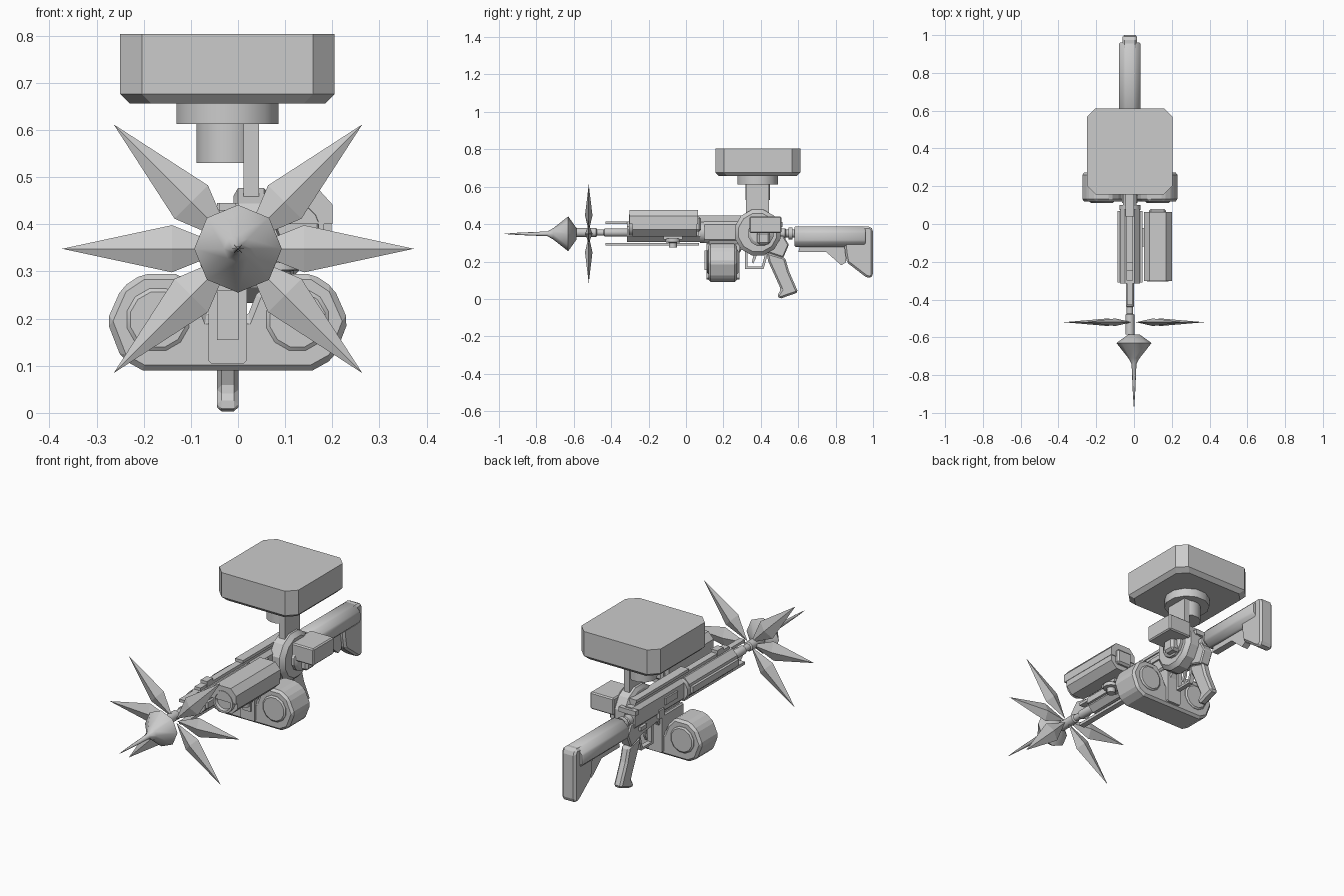
import bpy, bmesh, math
from mathutils import Vector, Matrix

if "Cube" in bpy.data.objects:
    bpy.data.objects.remove(bpy.data.objects["Cube"], do_unlink=True)

grey = bpy.data.materials.new("plain grey")
grey.use_nodes = True
grey.diffuse_color = (0.6, 0.6, 0.6, 1)
grey.node_tree.nodes["Principled BSDF"].inputs["Base Color"].default_value = (0.6, 0.6, 0.6, 1)
CX = -0.022   # centre plane of the rifle
BORE = 0.355  # height of the barrel axis


def finish(name, bm, bevel=0, smooth=None):
    bmesh.ops.recalc_face_normals(bm, faces=bm.faces)
    mesh = bpy.data.meshes.new(name)
    bm.to_mesh(mesh)
    bm.free()
    ob = bpy.data.objects.new(name, mesh)
    bpy.context.collection.objects.link(ob)
    mesh.materials.append(grey)
    if bevel:
        mod = ob.modifiers.new("bevel", "BEVEL")
        mod.width, mod.segments, mod.limit_method = bevel, 1, "ANGLE"
    if smooth:
        bpy.ops.object.select_all(action="DESELECT")
        ob.select_set(True)
        bpy.context.view_layer.objects.active = ob
        bpy.ops.object.shade_smooth_by_angle(angle=math.radians(smooth))
    return ob


def prism(name, pts, axis, a, b, bevel=0, smooth=None):
    """Extrude a flat outline along an axis; outline order is xz, yz or xy."""
    place = {"x": lambda p, t: (t, p[0], p[1]), "y": lambda p, t: (p[0], t, p[1]),
             "z": lambda p, t: (p[0], p[1], t)}[axis]
    bm = bmesh.new()
    face = bm.faces.new([bm.verts.new(place(p, a)) for p in pts])
    ext = bmesh.ops.extrude_face_region(bm, geom=[face])
    move = Vector(place((0, 0), b - a))
    bmesh.ops.translate(bm, vec=move, verts=[v for v in ext["geom"] if isinstance(v, bmesh.types.BMVert)])
    return finish(name, bm, bevel, smooth)


def box(name, x, y, z, bevel=0):
    return prism(name, [(x[0], y[0]), (x[1], y[0]), (x[1], y[1]), (x[0], y[1])], "z", *z, bevel)


def chamfered(x, z, c):
    return [(x[0] + c, z[0]), (x[1] - c, z[0]), (x[1], z[0] + c), (x[1], z[1] - c),
            (x[1] - c, z[1]), (x[0] + c, z[1]), (x[0], z[1] - c), (x[0], z[0] + c)]


def lathe(name, profile, axis, centre, sides=16, smooth=35, turn=0.5):
    """Spin (radius, distance) pairs around an axis through centre."""
    spin = {"x": Matrix.Rotation(math.pi / 2, 4, "Y"), "y": Matrix.Rotation(-math.pi / 2, 4, "X"),
            "z": Matrix()}[axis]
    bm = bmesh.new()
    rings = [[bm.verts.new((r * math.cos((i + turn) * math.tau / sides),
                            r * math.sin((i + turn) * math.tau / sides), d)) for i in range(sides)]
             for r, d in profile]
    for low, high in zip(rings, rings[1:]):
        for i in range(sides):
            j = (i + 1) % sides
            bm.faces.new((low[i], low[j], high[j], high[i]))
    bm.faces.new(rings[0])
    bm.faces.new(rings[-1])
    bmesh.ops.transform(bm, matrix=Matrix.Translation(centre) @ spin, verts=bm.verts)
    return finish(name, bm, 0, smooth)


# Nose spike
lathe("nose_spike", [(0.001, -0.97), (0.006, -0.9), (0.013, -0.74), (0.03, -0.71), (0.093, -0.63), (0.03, -0.585)],
      "y", (0, 0, 0.348), 8, 50, 0)

# Six star blades, none pointing straight up or down
for n, deg in enumerate((0, 45, 135, 180, 225, 315)):
    bm = bmesh.new()
    root, tip = bm.verts.new((0.015, 0, 0)), bm.verts.new((0.373, 0, 0))
    ring = [bm.verts.new((0.14, y, z)) for y, z in ((0.02, 0), (0, 0.05), (-0.02, 0), (0, -0.05))]
    for i in range(4):
        bm.faces.new((root, ring[i], ring[(i + 1) % 4]))
        bm.faces.new((tip, ring[(i + 1) % 4], ring[i]))
    bmesh.ops.transform(bm, verts=bm.verts, matrix=Matrix.Translation((0, -0.52, 0.348))
                        @ Matrix.Rotation(-math.radians(deg), 4, "Y"))
    finish(f"star_blade_{n}", bm)

# Barrel with muzzle device and gas block
lathe("barrel", [(0.024, -0.585), (0.024, -0.48), (0.017, -0.475), (0.017, -0.44), (0.022, -0.435),
                 (0.022, -0.29), (0.016, -0.28), (0.016, 0.12)], "y", (CX, 0, BORE))
box("upper_gas_rail", (-0.037, -0.007), (-0.43, -0.2), (0.4, 0.415))
box("lower_rail", (-0.037, -0.007), (-0.43, 0.07), (0.285, 0.3))
box("gas_block", (-0.04, -0.004), (-0.25, -0.2), (0.34, 0.445))

# Handguard with side, top and bottom rails
prism("handguard", chamfered((-0.075, 0.031), (0.305, 0.415), 0.028), "y", -0.315, 0.08)
for side in (-1, 1):
    box("side_rail", (CX + side * 0.05 - 0.016, CX + side * 0.05 + 0.016), (-0.31, 0.07), (0.34, 0.372))
box("top_rail", (-0.039, -0.005), (-0.3, 0.47), (0.41, 0.43))
box("top_rail_cap", (-0.045, 0.001), (0.04, 0.47), (0.43, 0.445))
lathe("barrel_nut", [(0.058, 0.075), (0.058, 0.1)], "y", (CX, 0, BORE), 12)

# Receiver, magazine well and controls
prism("upper_receiver", chamfered((-0.058, 0.014), (0.3, 0.415), 0.018), "y", 0.095, 0.5)
prism("lower_receiver", [(0.12, 0.33), (0.12, 0.225), (0.27, 0.215), (0.3, 0.27), (0.43, 0.25),
                         (0.52, 0.22), (0.55, 0.29), (0.52, 0.34)], "x", -0.05, 0.006, 0.006)
box("ejection_cover", (0.012, 0.022), (0.15, 0.22), (0.37, 0.395))
box("bolt_catch", (-0.066, -0.05), (0.27, 0.31), (0.29, 0.335))
box("side_plate", (-0.066, -0.056), (0.16, 0.26), (0.345, 0.38))
box("selector", (-0.064, -0.05), (0.41, 0.46), (0.285, 0.305))
box("charging_handle", (-0.07, 0.026), (0.49, 0.515), (0.385, 0.41))
prism("trigger_guard", [(0.315, 0.27), (0.315, 0.16), (0.415, 0.16), (0.44, 0.25), (0.425, 0.25),
                        (0.405, 0.172), (0.33, 0.172), (0.33, 0.27)], "x", -0.034, -0.01)
prism("trigger", [(0.36, 0.27), (0.38, 0.27), (0.375, 0.22), (0.36, 0.19), (0.352, 0.195), (0.36, 0.23)],
      "x", -0.028, -0.016)
prism("pistol_grip", [(0.43, 0.25), (0.53, 0.22), (0.55, 0.15), (0.6, 0.035), (0.5, 0), (0.487, 0.018),
                      (0.508, 0.05), (0.44, 0.2)], "x", -0.045, 0.001, 0.01)

# Twin drum magazine with rims, covers and tower
half = [(0.18, 0.09), (0.225, 0.115), (0.256, 0.195), (0.225, 0.265), (0.18, 0.295), (0.1, 0.295), (0.06, 0.25), (0.04, 0.2)]
outline = [(CX + x, z) for x, z in half] + [(CX - x, z) for x, z in reversed(half)]
prism("twin_drum", outline, "y", 0.12, 0.272, 0.012)
for side in (-1, 1):
    lathe("drum_cover", [(0.06, 0.112), (0.068, 0.118), (0.068, 0.274), (0.06, 0.28)], "y",
          (CX + side * 0.148, 0, 0.198), 12)
prism("magazine_tower", chamfered((-0.063, 0.019), (0.105, 0.3), 0.006), "y", 0.11, 0.285)
box("tower_rib", (-0.045, 0.001), (0.1, 0.12), (0.155, 0.26))

# Buffer tube and shoulder stock
lathe("buffer_tube", [(0.027, 0.49), (0.027, 0.53), (0.021, 0.535), (0.021, 0.6)], "y", (CX, 0, 0.35))
lathe("castle_nut", [(0.034, 0.548), (0.034, 0.57)], "y", (CX, 0, 0.35), 12)
prism("stock_tube", chamfered((-0.08, 0.035), (0.278, 0.388), 0.03), "y", 0.58, 0.96, 0.006, 50)
prism("butt", [(0.84, 0.38), (0.985, 0.388), (1.0, 0.37), (1.0, 0.125), (0.985, 0.11), (0.96, 0.118),
               (0.86, 0.195), (0.85, 0.25)], "x", -0.062, 0.017, 0.014)
prism("stock_web", [(0.61, 0.285), (0.6, 0.25), (0.75, 0.25), (0.83, 0.18), (0.855, 0.195), (0.86, 0.29)],
      "x", -0.04, -0.004)

# Side pod with hood, lens and clamp
prism("pod_body", chamfered((0.055, 0.198), (0.335, 0.465), 0.035), "y", -0.285, 0.06)
prism("pod_hood", [(0.052, 0.4), (0.2, 0.4), (0.2, 0.442), (0.17, 0.475), (0.082, 0.475), (0.052, 0.442)],
      "y", -0.302, 0.064)
lathe("pod_lens", [(0.057, -0.26), (0.057, -0.305), (0.046, -0.305), (0.042, -0.29)], "y", (0.126, 0, 0.395))
box("pod_back", (0.08, 0.17), (0.05, 0.08), (0.36, 0.44), 0.01)
box("pod_clamp", (0.01, 0.11), (-0.12, -0.02), (0.318, 0.36))
lathe("clamp_knob", [(0.022, 0.275), (0.022, 0.3), (0.04, 0.303), (0.04, 0.322)], "z", (0.09, -0.07, 0), 12)

# Round side housing with box
lathe("side_housing", [(0.108, -0.01), (0.126, 0.0), (0.126, 0.055), (0.105, 0.075)], "x", (0, 0.383, 0.355), 12, 25)
lathe("housing_hub", [(0.07, 0.07), (0.07, 0.09), (0.055, 0.1)], "x", (0, 0.4, 0.35), 12, 25)
box("housing_box", (0.06, 0.195), (0.34, 0.51), (0.352, 0.44), 0.006)
box("housing_foot", (0.07, 0.13), (0.38, 0.45), (0.29, 0.36), 0.012)

# Post and overhead block
prism("post_plate", [(0.32, 0.44), (0.445, 0.44), (0.445, 0.62), (0.32, 0.62)], "x", 0.012, 0.045)
lathe("post", [(0.068, 0.53), (0.068, 0.625)], "z", (CX, 0.383, 0), 12)
lathe("post_collar", [(0.112, 0.612), (0.112, 0.66)], "z", (CX, 0.383, 0), 12)
bm = bmesh.new()
rings = [[bm.verts.new((x, y, z)) for x, y in chamfered((-0.25 + d, 0.205 - d), (0.157 + d, 0.612 - d), 0.046)]
         for z, d in ((0.656, 0.02), (0.676, 0), (0.803, 0))]
for low, high in zip(rings, rings[1:]):
    for i in range(8):
        bm.faces.new((low[i], low[(i + 1) % 8], high[(i + 1) % 8], high[i]))
bm.faces.new(rings[0])
bm.faces.new(rings[2])
finish("overhead_block", bm)
